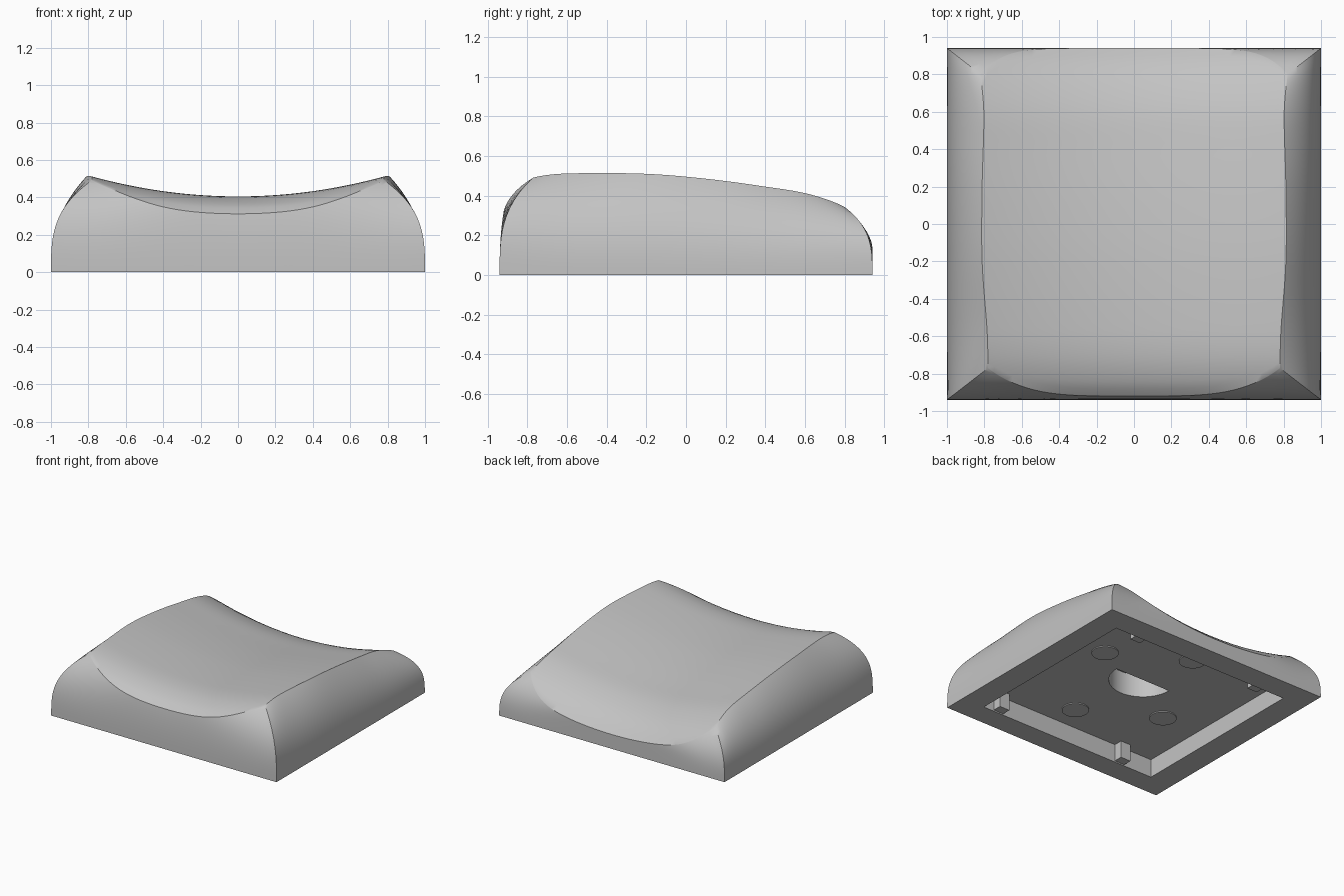
import bpy, bmesh, math
from mathutils import Vector

cube = bpy.data.objects.get("Cube")
if cube:
    bpy.data.objects.remove(cube)

grey = bpy.data.materials.new("light_grey")
grey.use_nodes = True
COLOUR = (0.55, 0.55, 0.55, 1)
grey.diffuse_color = COLOUR
grey.node_tree.nodes["Principled BSDF"].inputs["Base Color"].default_value = COLOUR

N, WALL_STEPS = 48, 20
HALF_X, HALF_Y = 1.0, 0.94
CEILING = 0.147


def curve(points):
    """Smooth function through a few (position, value) points."""
    def slope(i):
        a, b = points[max(i - 1, 0)], points[min(i + 1, len(points) - 1)]
        return (b[1] - a[1]) / (b[0] - a[0])

    def value(p):
        i = 0
        while i < len(points) - 2 and p > points[i + 1][0]:
            i += 1
        (p0, v0), (p1, v1) = points[i], points[i + 1]
        w = p1 - p0
        t = min(max((p - p0) / w, 0), 1)
        h = t * t * (3 - 2 * t)
        return (v0 * (1 - h) + v1 * h + slope(i) * w * t * (1 - t) ** 2
                - slope(i + 1) * w * t * t * (1 - t))
    return value


# Centre line of the dished top and half-width of its rim, front to back
centre_z = curve([(-.94, .29), (-.92, .312), (-.88, .343), (-.82, .37), (-.72, .395),
                  (-.58, .405), (-.2, .395), (.1, .37), (.4, .332), (.6, .3),
                  (.75, .25), (.85, .195), (.91, .145), (.94, .115)])
rim_x = curve([(-.77, .78), (-.58, .785), (-.2, .812), (.2, .812), (.6, .803), (.8, .82)])


def top_point(x, y):
    return Vector((x, y, centre_z(y) + 0.175 * x * x))


def front_rim(u):
    s = 2 * u - 1
    return Vector((.78 * s, -.92 + .15 * abs(s) ** 4))


def back_rim(u):
    s = 2 * u - 1
    return Vector((.82 * s, .94 - .14 * abs(s) ** 7))


def side_rim(v, sign):
    y = -.77 + 1.57 * v
    return Vector((sign * rim_x(y), y))


def dish(u, v):
    """Blend the four rim curves into one patch."""
    edges = (front_rim(u) * (1 - v) + back_rim(u) * v
             + side_rim(v, -1) * (1 - u) + side_rim(v, 1) * u)
    corners = ((front_rim(0) * (1 - u) + front_rim(1) * u) * (1 - v)
               + (back_rim(0) * (1 - u) + back_rim(1) * u) * v)
    p = edges - corners
    return top_point(p.x, p.y)


def wall(rim, base):
    """Bulging wall between a straight base edge and a rim, fuller at its ends."""
    def point(u, t):
        r, b = rim(u), base(u)
        height = math.sin(t * math.pi / 2)
        k = height ** (2.5 + .7 * abs(2 * u - 1) ** 4)
        return Vector((b[0] + (r.x - b[0]) * k, b[1] + (r.y - b[1]) * k,
                       top_point(r.x, r.y).z * height))
    return point


def add_grid(bm, func, nu, nv):
    rows = [[bm.verts.new(func(i / nu, j / nv)) for i in range(nu + 1)] for j in range(nv + 1)]
    for a, b in zip(rows, rows[1:]):
        for i in range(nu):
            bm.faces.new((a[i], a[i + 1], b[i + 1], b[i]))


def finish(bm, name):
    mesh = bpy.data.meshes.new(name)
    bmesh.ops.recalc_face_normals(bm, faces=bm.faces)
    bm.to_mesh(mesh)
    bm.free()
    mesh.materials.append(grey)
    obj = bpy.data.objects.new(name, mesh)
    bpy.context.collection.objects.link(obj)
    return obj


def prism(name, outline, z0, z1):
    """Straight-sided block with the given outline."""
    bm = bmesh.new()
    face = bm.faces.new([bm.verts.new((x, y, z0)) for x, y in outline])
    new = bmesh.ops.extrude_face_region(bm, geom=[face])["geom"]
    bmesh.ops.translate(bm, vec=(0, 0, z1 - z0),
                        verts=[g for g in new if isinstance(g, bmesh.types.BMVert)])
    return finish(bm, name)


def rectangle(x0, x1, y0, y1):
    return [(x0, y0), (x1, y0), (x1, y1), (x0, y1)]


def arc(cx, cy, radius, start, end, steps):
    angles = [start + (end - start) * i / steps for i in range(steps + 1)]
    return [(cx + radius * math.cos(a), cy + radius * math.sin(a)) for a in angles]


# Cushion-shaped body: dished top, four walls, flat base
bm = bmesh.new()
add_grid(bm, dish, N, N)
add_grid(bm, wall(front_rim, lambda u: (HALF_X * (2 * u - 1), -HALF_Y)), N, WALL_STEPS)
add_grid(bm, wall(back_rim, lambda u: (HALF_X * (2 * u - 1), HALF_Y)), N, WALL_STEPS)
for sign in (-1, 1):
    add_grid(bm, wall(lambda v: side_rim(v, sign),
                      lambda v: (sign * HALF_X, HALF_Y * (2 * v - 1))), N, WALL_STEPS)
bmesh.ops.remove_doubles(bm, verts=bm.verts, dist=0.0003)
bmesh.ops.holes_fill(bm, edges=[e for e in bm.edges if e.is_boundary], sides=0)
body = finish(bm, "body")

# Hollow underside with a half-round finger slot in its ceiling
bpy.context.view_layer.objects.active = body
half_round = arc(0, .1, .25, math.pi, 2 * math.pi, 24)
for name, outline, top in (("underside_recess", rectangle(-.8, .8, -.76, .75), CEILING),
                           ("finger_slot", half_round, .33)):
    cutter = prism(name, outline, -.1, top)
    cutter.hide_render = True
    mod = body.modifiers.new(name, "BOOLEAN")
    mod.operation, mod.solver, mod.object = "DIFFERENCE", "EXACT", cutter
    bpy.ops.object.modifier_apply(modifier=name)
    bpy.data.objects.remove(cutter)

bpy.ops.object.select_all(action="DESELECT")
body.select_set(True)
bpy.ops.object.shade_smooth_by_angle(angle=math.radians(35))

# Clips along the front and back of the recess
for name, x, y in (("front_clip", -.5, -.72), ("front_clip", .66, -.72),
                   ("back_clip", -.56, .72), ("back_clip", .56, .72)):
    prism(name, rectangle(x - .045, x + .045, y - .04, y + .03), .01, CEILING)

# Shallow round bosses on the recess ceiling
for x, y in ((.47, .23), (-.47, -.23), (-.1, .55), (.1, -.55)):
    prism("boss", arc(x, y, .1, 0, 2 * math.pi * 31 / 32, 31), CEILING - .008, CEILING)
